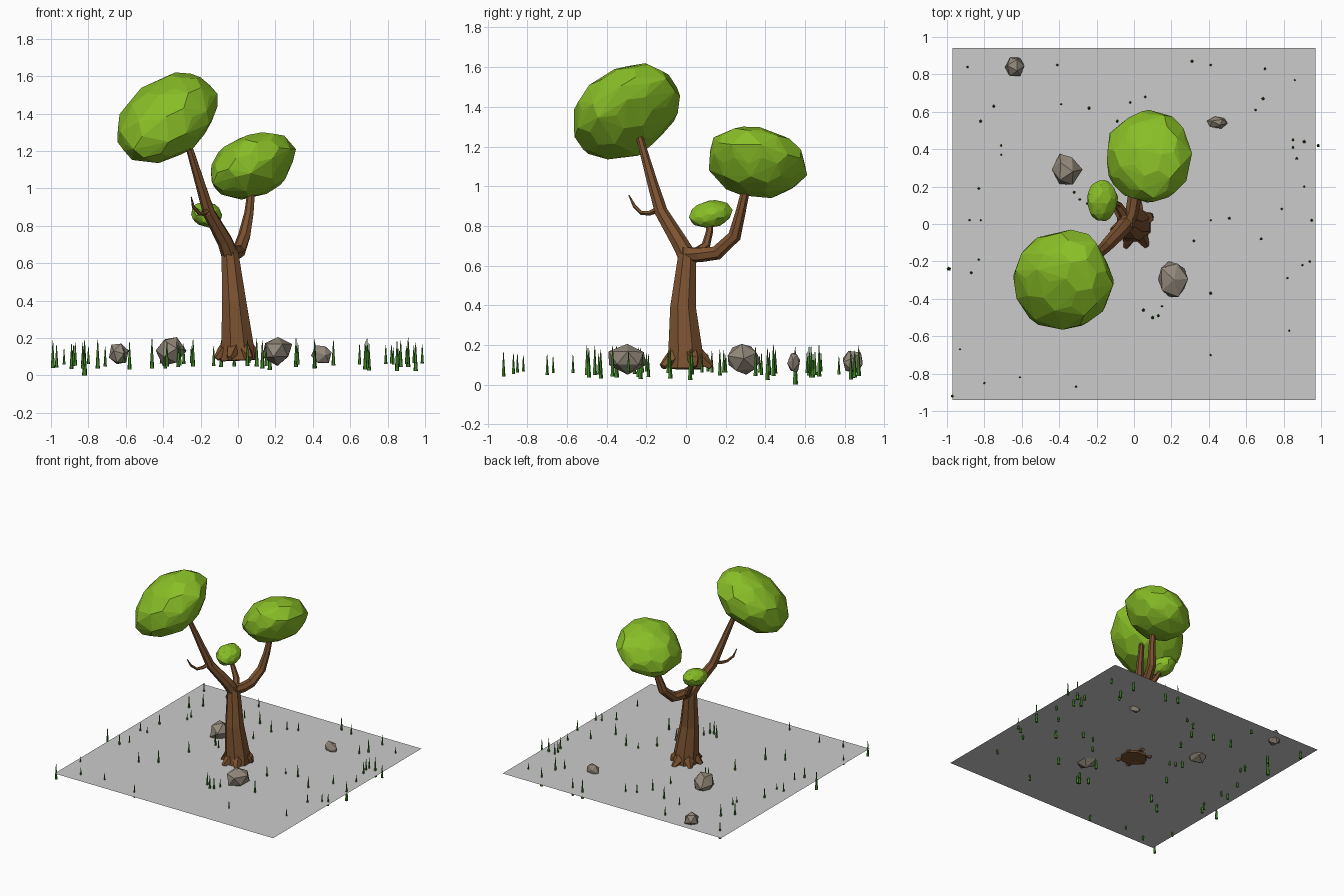
import bpy, bmesh, math, random
from mathutils import Vector, Matrix

if "Cube" in bpy.data.objects:
    bpy.data.objects.remove(bpy.data.objects["Cube"])

random.seed(7)
GROUND_Z = 0.095


def material(name, rgb):
    m = bpy.data.materials.new(name)
    m.diffuse_color = (*rgb, 1)
    m.use_nodes = True
    m.node_tree.nodes["Principled BSDF"].inputs["Base Color"].default_value = m.diffuse_color
    return m


BARK = material("bark", (0.2, 0.085, 0.03))
LEAF = material("leaf", (0.25, 0.52, 0.02))
STONE = material("stone", (0.29, 0.25, 0.2))
GRASS = material("grass_green", (0.05, 0.23, 0.02))


def finish(bm, name, mat=None):
    bmesh.ops.recalc_face_normals(bm, faces=bm.faces)
    me = bpy.data.meshes.new(name)
    bm.to_mesh(me)
    bm.free()
    if mat:
        me.materials.append(mat)
    ob = bpy.data.objects.new(name, me)
    bpy.context.collection.objects.link(ob)
    return ob


def add_tube(bm, path, sides):
    """Faceted tapered tube through (x, y, z, radius) points."""
    pts = [Vector(p[:3]) for p in path]
    rings = []
    for i, p in enumerate(pts):
        d = Vector((0, 0, 0))
        if i > 0:
            d += (p - pts[i - 1]).normalized()
        if i < len(pts) - 1:
            d += (pts[i + 1] - p).normalized()
        q = Vector((0, 0, 1)).rotation_difference(d.normalized())
        ring = []
        for k in range(sides):
            a = 2 * math.pi * (k + 0.5) / sides
            v = Vector((math.cos(a), math.sin(a), 0)) * path[i][3]
            ring.append(bm.verts.new(p + q @ v))
        rings.append(ring)
    for a, b in zip(rings, rings[1:]):
        for k in range(sides):
            n = (k + 1) % sides
            bm.faces.new((a[k], a[n], b[n], b[k]))
    bm.faces.new(rings[0][::-1])
    bm.faces.new(rings[-1])


def tube(name, path, sides):
    bm = bmesh.new()
    add_tube(bm, path, sides)
    return finish(bm, name, BARK)


def blob(name, mat, lo, hi, shear=(0, 0), jitter=0.05, cells=True):
    """Faceted lump fitted to a bounding box; cells=True gives hexagon-like facets."""
    src = bmesh.new()
    bmesh.ops.create_icosphere(src, subdivisions=2 if cells else 1, radius=1)
    if cells:
        pts = [f.calc_center_median().normalized() for f in src.faces]
    else:
        pts = [v.co.copy() for v in src.verts]
    src.free()
    rot = Matrix.Rotation(random.uniform(0, 6), 3, Vector((0.4, 0.7, 0.6)))
    size = [(h - l) / 2 for l, h in zip(lo, hi)]
    out = []
    for p in pts:
        p = rot @ (p * (1 + random.uniform(-jitter, jitter)))
        p = Vector([c * s for c, s in zip(p, size)])
        p.z += shear[0] * p.x + shear[1] * p.y
        out.append(p)
    for i in range(3):
        a, b = min(p[i] for p in out), max(p[i] for p in out)
        for p in out:
            p[i] = lo[i] + (p[i] - a) / (b - a) * (hi[i] - lo[i])
    bm = bmesh.new()
    for p in out:
        bm.verts.new(p)
    bmesh.ops.convex_hull(bm, input=bm.verts)
    bmesh.ops.delete(bm, geom=[v for v in bm.verts if not v.link_faces], context='VERTS')
    return finish(bm, name, mat)


# Ground sheet
bm = bmesh.new()
bm.faces.new([bm.verts.new((x, y, GROUND_Z)) for x, y in
              ((-0.97, -0.94), (0.97, -0.94), (0.97, 0.94), (-0.97, 0.94))])
finish(bm, "ground_sheet")

# Trunk
tube("trunk", [(0, -0.005, 0.08, 0.098), (-0.004, -0.003, 0.17, 0.093),
               (-0.02, -0.015, 0.39, 0.07), (-0.042, 0.005, 0.64, 0.05),
               (-0.045, 0.005, 0.69, 0.04)], 8)

# Roots flaring around the base
bm = bmesh.new()
for ang, reach in ((25, 0.10), (80, 0.13), (140, 0.125), (195, 0.12), (250, 0.13), (300, 0.135)):
    c, s = math.cos(math.radians(ang)), math.sin(math.radians(ang))
    add_tube(bm, [(0.05 * c, 0.05 * s, 0.15, 0.045), (0.085 * c, 0.085 * s, 0.125, 0.035),
                  (reach * c, reach * s, 0.09, 0.016)], 5)
finish(bm, "roots", BARK)

# Branches
tube("branch_left", [(-0.04, 0.01, 0.64, 0.048), (-0.07, -0.035, 0.72, 0.042),
                     (-0.155, -0.125, 0.87, 0.034), (-0.20, -0.17, 1.02, 0.027),
                     (-0.27, -0.235, 1.25, 0.018)], 7)
tube("branch_right", [(-0.04, 0.0, 0.655, 0.04), (-0.01, 0.07, 0.655, 0.038),
                      (0.005, 0.155, 0.665, 0.037), (0.035, 0.245, 0.75, 0.034),
                      (0.06, 0.275, 0.87, 0.026), (0.075, 0.31, 1.02, 0.02)], 7)
tube("branch_back", [(-0.04, 0.03, 0.65, 0.028), (-0.085, 0.10, 0.70, 0.023),
                     (-0.125, 0.118, 0.77, 0.018), (-0.165, 0.125, 0.85, 0.014)], 6)
tube("twig", [(-0.16, -0.135, 0.885, 0.017), (-0.185, -0.18, 0.865, 0.013),
              (-0.205, -0.225, 0.865, 0.011), (-0.238, -0.26, 0.90, 0.009),
              (-0.25, -0.288, 0.955, 0.003)], 5)

# Leaf crowns
blob("crown_large", LEAF, (-0.645, -0.565, 1.135), (-0.11, -0.03, 1.62), (0.35, 0.25))
blob("crown_medium", LEAF, (-0.145, 0.115, 0.94), (0.31, 0.61, 1.30), (0.25, -0.1))
blob("crown_small", LEAF, (-0.25, 0.015, 0.79), (-0.085, 0.235, 0.93), (-0.1, 0.1))

# Rocks half sunk in the ground
for i, (lo, hi) in enumerate((((-0.44, 0.21, 0.05), (-0.275, 0.375, 0.205)),
                              ((0.13, -0.39, 0.05), (0.29, -0.2, 0.205)),
                              ((-0.69, 0.79, 0.06), (-0.585, 0.89, 0.17)),
                              ((0.39, 0.51, 0.065), (0.50, 0.575, 0.16)))):
    blob(f"rock_{i + 1}", STONE, lo, hi, (0, 0), 0.15, False)

# Grass blades piercing the ground sheet
spots = [(-.41, .85), (-.89, .84), (.31, .87), (.41, .85), (.86, .77), (.69, .67), (-.75, .63),
         (-.82, .55), (-.39, .64), (-.24, .62), (-.02, .65), (.65, .61), (-.71, .42), (-.71, .37),
         (-.83, .19), (-.13, .38), (.85, .45), (.85, .41), (.91, .44), (.985, .42), (.87, .35),
         (.91, .2), (.95, .02), (.79, .08), (.68, -.08), (.51, .03), (.41, .02), (.32, -.09),
         (.17, -.23), (.05, -.46), (.1, -.5), (.13, -.49), (.15, -.44), (.41, -.37), (.83, -.57),
         (.82, -.29), (.94, -.2), (.9, -.22), (.41, -.7), (-.31, -.87), (-.8, -.85), (-.61, -.82),
         (-.93, -.67), (-.87, -.26), (-.83, -.19), (-.82, .02), (-.88, .02), (-.99, -.24),
         (-.97, -.92), (-.46, -.35), (-.58, -.43), (-.32, .17), (-.29, .13), (-.25, .11),
         (-.09, .55), (.06, .68), (.7, .83), (-.38, -.08)]
bm = bmesh.new()
for i, (x, y) in enumerate(spots):
    h = 0.19 if i == 7 else random.uniform(0.08, 0.16)
    low = 0.0 if i == 7 else GROUND_Z - h * random.uniform(0.3, 0.5)
    bmesh.ops.create_cone(bm, cap_ends=True, segments=5, radius1=0.06 * h + 0.003,
                          radius2=0.0015, depth=h,
                          matrix=Matrix.Translation((x, y, low + h / 2)))
finish(bm, "grass_blades", GRASS)
